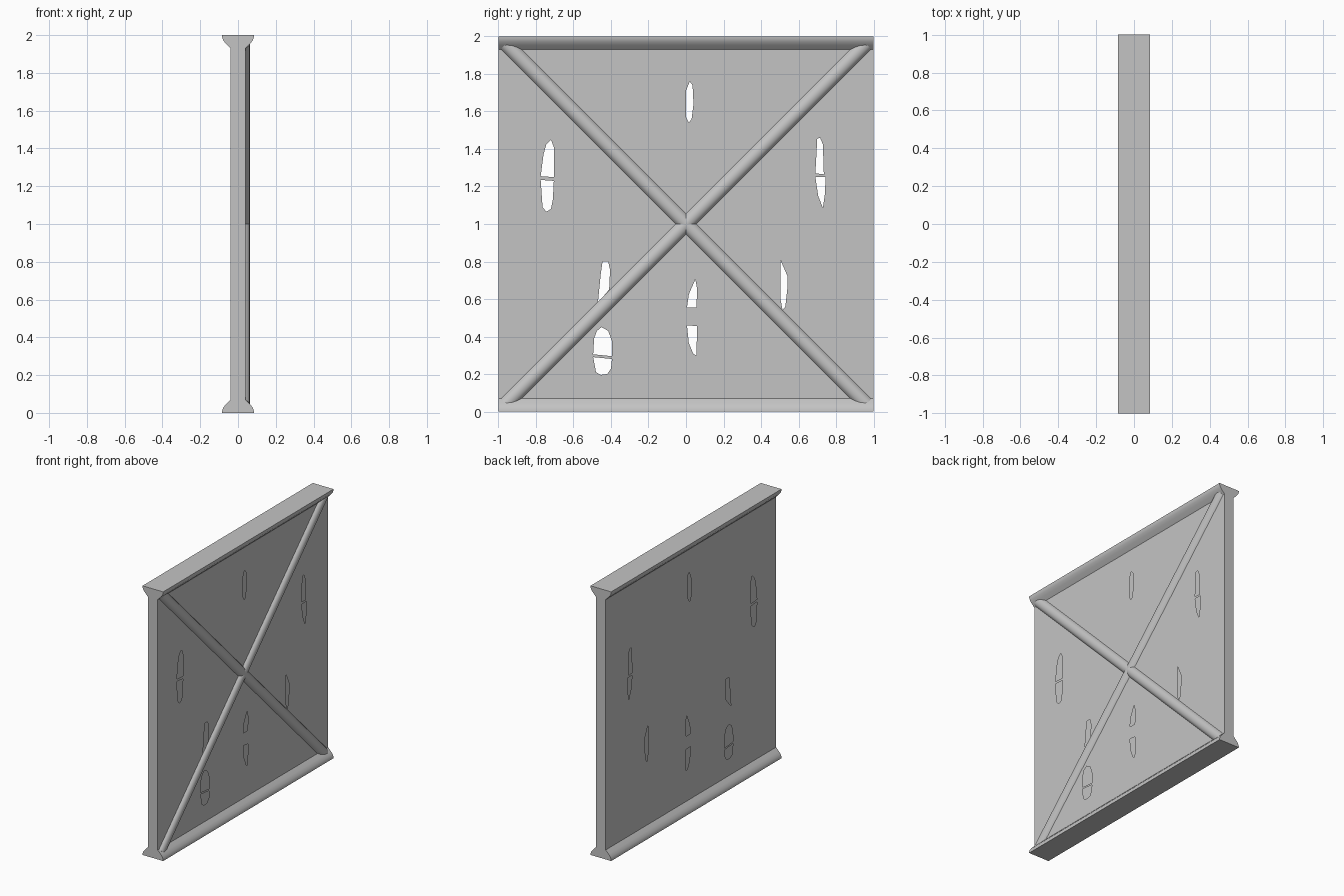
import bpy, bmesh, math
from mathutils import Vector

if "Cube" in bpy.data.objects:
    bpy.data.objects.remove(bpy.data.objects["Cube"])

grey = bpy.data.materials.new("plain grey")
grey.diffuse_color = (0.55, 0.55, 0.55, 1)
grey.use_nodes = True
grey.node_tree.nodes["Principled BSDF"].inputs["Base Color"].default_value = grey.diffuse_color

WEB = 0.04              # half thickness of the panel
LOW, HIGH = 0.07, 1.93  # panel edges, where the rails begin


def finish(name, bm, smooth=0):
    mesh = bpy.data.meshes.new(name)
    bm.to_mesh(mesh)
    bm.free()
    ob = bpy.data.objects.new(name, mesh)
    bpy.context.collection.objects.link(ob)
    mesh.materials.append(grey)
    if smooth:
        bpy.ops.object.select_all(action='DESELECT')
        ob.select_set(True)
        bpy.context.view_layer.objects.active = ob
        bpy.ops.object.shade_smooth_by_angle(angle=math.radians(smooth))
    return ob


def sweep(bm, profile, place, start, end, skip=()):
    """Extrude a closed profile between two stations and cap it."""
    a = [bm.verts.new(place(p, start)) for p in profile]
    b = [bm.verts.new(place(p, end)) for p in profile]
    n = len(profile)
    for i in range(n):
        if i not in skip:
            j = (i + 1) % n
            bm.faces.new((a[i], a[j], b[j], b[i]))
    bm.faces.new(a[::-1])
    bm.faces.new(b)
    bmesh.ops.recalc_face_normals(bm, faces=bm.faces[:])


# Ragged holes punched through the panel skins, as (y, z) outlines
top_slot = [(0, 1.71), (.02, 1.76), (.035, 1.74), (.04, 1.64), (.03, 1.56), (.015, 1.54), (0, 1.57)]
left_upper = [(-.72, 1.45), (-.705, 1.41), (-.705, 1.25), (-.775, 1.255), (-.76, 1.37), (-.745, 1.425)]
left_lower = [(-.775, 1.235), (-.705, 1.23), (-.71, 1.13), (-.72, 1.08), (-.745, 1.065), (-.765, 1.09)]
right_upper = [(.70, 1.455), (.715, 1.46), (.73, 1.425), (.735, 1.265), (.69, 1.27)]
right_lower = [(.69, 1.25), (.745, 1.25), (.74, 1.155), (.73, 1.085), (.705, 1.15)]
under_brace = [(-.445, .80), (-.415, .80), (-.405, .755), (-.41, .65), (-.47, .58), (-.455, .73)]
foot_upper = [(-.45, .45), (-.415, .43), (-.395, .375), (-.395, .295), (-.495, .305), (-.49, .39), (-.475, .43)]
foot_lower = [(-.495, .29), (-.395, .28), (-.40, .23), (-.42, .20), (-.455, .195), (-.48, .21)]
mid_upper = [(.05, .705), (.06, .65), (.055, .555), (.005, .555), (.015, .625)]
mid_lower = [(.005, .46), (.06, .455), (.055, .30), (.04, .305), (.015, .365)]
right_slot = [(.505, .805), (.54, .725), (.54, .65), (.53, .56), (.515, .54), (.505, .595)]
holes = [top_slot, left_upper, left_lower, right_upper, right_lower, under_brace,
         foot_upper, foot_lower, mid_upper, mid_lower, right_slot]
border = [(-1, LOW), (1, LOW), (1, HIGH), (-1, HIGH)]

# Panel: two thin skins with matching holes, closed along both end edges
bm = bmesh.new()
corners = {}
for side in (-1, 1):
    edges = []
    for loop in [border] + holes:
        vs = [bm.verts.new((side * WEB, y, z)) for y, z in loop]
        edges += [bm.edges.new((vs[i - 1], vs[i])) for i in range(len(vs))]
        if loop is border:
            corners[side] = vs
    filled = bmesh.ops.triangle_fill(bm, use_beauty=True, use_dissolve=False,
                                     edges=edges, normal=(side, 0, 0))
    for f in filled["geom"]:
        if isinstance(f, bmesh.types.BMFace):
            f.normal_update()
            if f.normal.x * side < 0:
                f.normal_flip()
l, r = corners[-1], corners[1]
bm.faces.new((l[0], r[0], r[3], l[3]))
bm.faces.new((r[1], l[1], l[2], r[2]))
finish("panel", bm)

# Rails: flared strips along the bottom and top
half = [(0.085, 0), (0.084, 0.012), (0.078, 0.028), (0.064, 0.046), (WEB, LOW)]
rail = half + [(-x, z) for x, z in reversed(half)]
for name, flip in (("bottom_rail", False), ("top_rail", True)):
    bm = bmesh.new()
    sweep(bm, rail, lambda p, y: (p[0], y, 2 - p[1] if flip else p[1]), -1, 1,
          skip=(len(half) - 1,))
    finish(name, bm, 35)

# Crossed braces: rounded strips on one side, ends buried in the rails
section = [(-0.038, WEB), (-0.031, 0.051), (-0.018, 0.061), (0, 0.064),
           (0.018, 0.061), (0.031, 0.051), (0.038, WEB)]
for name, slope in (("rising_brace", 1), ("falling_brace", -1)):
    bm = bmesh.new()
    along = Vector((0, 1, slope)).normalized()
    across = Vector((0, -slope, 1)).normalized()
    reach = 0.96 * math.sqrt(2)
    sweep(bm, section,
          lambda p, t: Vector((p[1], 0, 1)) + across * p[0] + along * t,
          -reach, reach, skip=(len(section) - 1,))
    # Open underside: make sure the strip faces outward
    if sum(f.normal.x * f.calc_area() for f in bm.faces) < 0:
        bmesh.ops.reverse_faces(bm, faces=bm.faces[:])
    finish(name, bm, 40)
